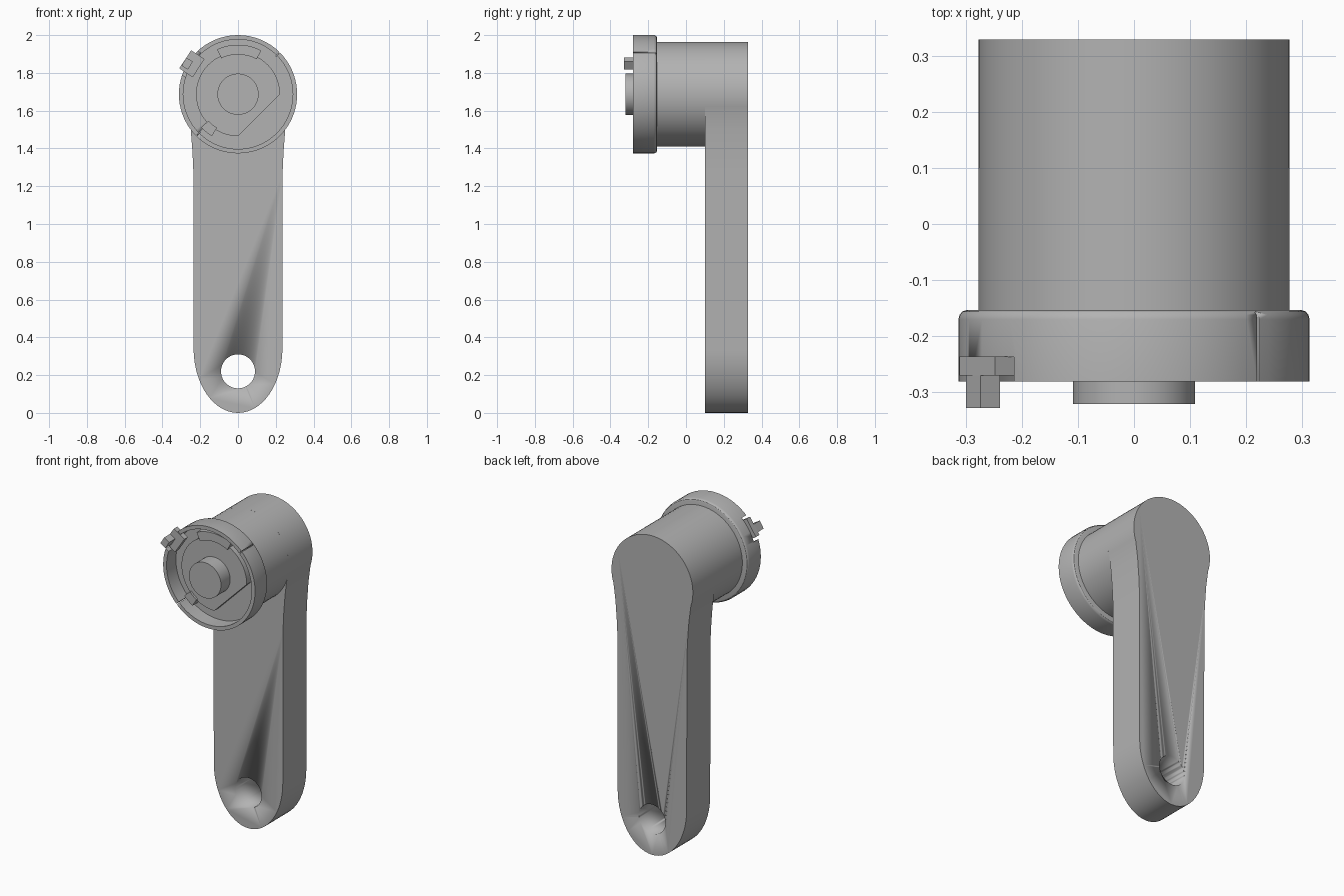
import bpy, bmesh, math
from mathutils import Matrix, Vector

cube = bpy.data.objects.get("Cube")
if cube:
    bpy.data.objects.remove(cube, do_unlink=True)

grey = bpy.data.materials.new("plain_grey")
grey.use_nodes = True
GREY = (0.45, 0.45, 0.45, 1)
grey.diffuse_color = GREY
grey.node_tree.nodes["Principled BSDF"].inputs["Base Color"].default_value = GREY

HUB_Z = 1.687
BACK = 0.329
ARM_FRONT = 0.10


def finish(name, bm, smooth=True):
    bmesh.ops.recalc_face_normals(bm, faces=bm.faces)
    mesh = bpy.data.meshes.new(name)
    bm.to_mesh(mesh)
    bm.free()
    mesh.materials.append(grey)
    ob = bpy.data.objects.new(name, mesh)
    bpy.context.collection.objects.link(ob)
    if smooth:
        bpy.ops.object.select_all(action="DESELECT")
        ob.select_set(True)
        bpy.context.view_layer.objects.active = ob
        bpy.ops.object.shade_smooth_by_angle(angle=math.radians(30))
    return ob


def extrude(name, outline, y0, y1):
    """Solid from an (x, z) outline between two depths."""
    bm = bmesh.new()
    face = bm.faces.new([bm.verts.new((x, y0, z)) for x, z in outline])
    new = bmesh.ops.extrude_face_region(bm, geom=[face])["geom"]
    verts = [v for v in new if isinstance(v, bmesh.types.BMVert)]
    bmesh.ops.translate(bm, verts=verts, vec=(0, y1 - y0, 0))
    return finish(name, bm)


def arc(radius, start, end, steps, cz=HUB_Z):
    angles = [math.radians(start + (end - start) * i / steps) for i in range(steps + 1)]
    return [(radius * math.cos(a), cz + radius * math.sin(a)) for a in angles]


def disc(name, radius, y0, y1, cz=HUB_Z):
    return extrude(name, arc(radius, 0, 360, 64, cz)[:-1], y0, y1)


def lathe(name, profile):
    """Spin an (r, y) profile round the hub axis."""
    bm = bmesh.new()
    verts = [bm.verts.new((r, y, HUB_Z)) for r, y in profile]
    edges = [bm.edges.new(pair) for pair in zip(verts, verts[1:])]
    bmesh.ops.spin(bm, geom=verts + edges, cent=(0, 0, HUB_Z), axis=(0, 1, 0),
                   angle=math.tau, steps=72, use_duplicate=False)
    bmesh.ops.remove_doubles(bm, verts=bm.verts, dist=0.0005)
    return finish(name, bm)


def radial_block(name, angle, r0, r1, width, y0, y1):
    """Box pointing outwards from the hub axis at an angle."""
    a = math.radians(angle)
    out, side = Vector((math.cos(a), math.sin(a))), Vector((-math.sin(a), math.cos(a)))
    hub = Vector((0, HUB_Z))
    corners = [hub + out * r + side * w * width / 2
               for r, w in ((r0, -1), (r1, -1), (r1, 1), (r0, 1))]
    return extrude(name, [tuple(c) for c in corners], y0, y1)


def cut(target, cutter):
    cutter.hide_render = True
    cutter.hide_viewport = True
    cutter.display_type = "WIRE"
    mod = target.modifiers.new("cut", "BOOLEAN")
    mod.operation = "DIFFERENCE"
    mod.solver = "EXACT"
    mod.object = cutter


# Arm: round head, flared neck, straight shank and rounded foot
neck = [(0.25, 1.5), (0.241, 1.38), (0.236, 1.27)]
foot = [(0.235 * math.cos(t), 0.34 + 0.34 * math.sin(t))
        for t in (-math.pi * i / 32 for i in range(33))]
outline = ([(-x, z) for x, z in reversed(neck)]
           + list(reversed(arc(0.277, -18, 198, 48))) + neck + foot)
arm = extrude("arm", outline, ARM_FRONT, BACK)
cut(arm, disc("arm_hole_cutter", 0.09, 0, 0.5, 0.22))

# Hub barrel
disc("hub", 0.277, -0.154, ARM_FRONT)

# Cup-shaped collar with a softened back edge
collar = lathe("collar", [(0, -0.153), (0.297, -0.153), (0.306, -0.156), (0.311, -0.162),
                          (0.313, -0.17), (0.313, -0.281), (0.29, -0.281),
                          (0.29, -0.19), (0, -0.19)])
cut(collar, radial_block("collar_notch_cutter", 147, 0.22, 0.4, 0.15, -0.4, -0.237))
for i, angle in enumerate((45, 225)):
    cut(collar, radial_block(f"slit_cutter_{i}", angle, 0.285, 0.4, 0.005, -0.4, -0.157))

# Inner plate with one flat chord at the lower right
extrude("inner_plate", arc(0.222, 0, 270, 54), -0.232, -0.18)

# Raised ribs between the plate and the collar wall
for name, start, end in (("upper_rib", 62, 115), ("lower_rib", 222, 238)):
    extrude(name, arc(0.21, start, end, 14) + arc(0.262, end, start, 14), -0.245, -0.18)

# Centre pin
disc("centre_pin", 0.109, -0.321, -0.2)

# Latch tab and its projecting finger
radial_block("latch_tab", 146.5, 0.25, 0.335, 0.115, -0.27, -0.236)
radial_block("latch_finger", 149, 0.294, 0.334, 0.05, -0.328, -0.26)
